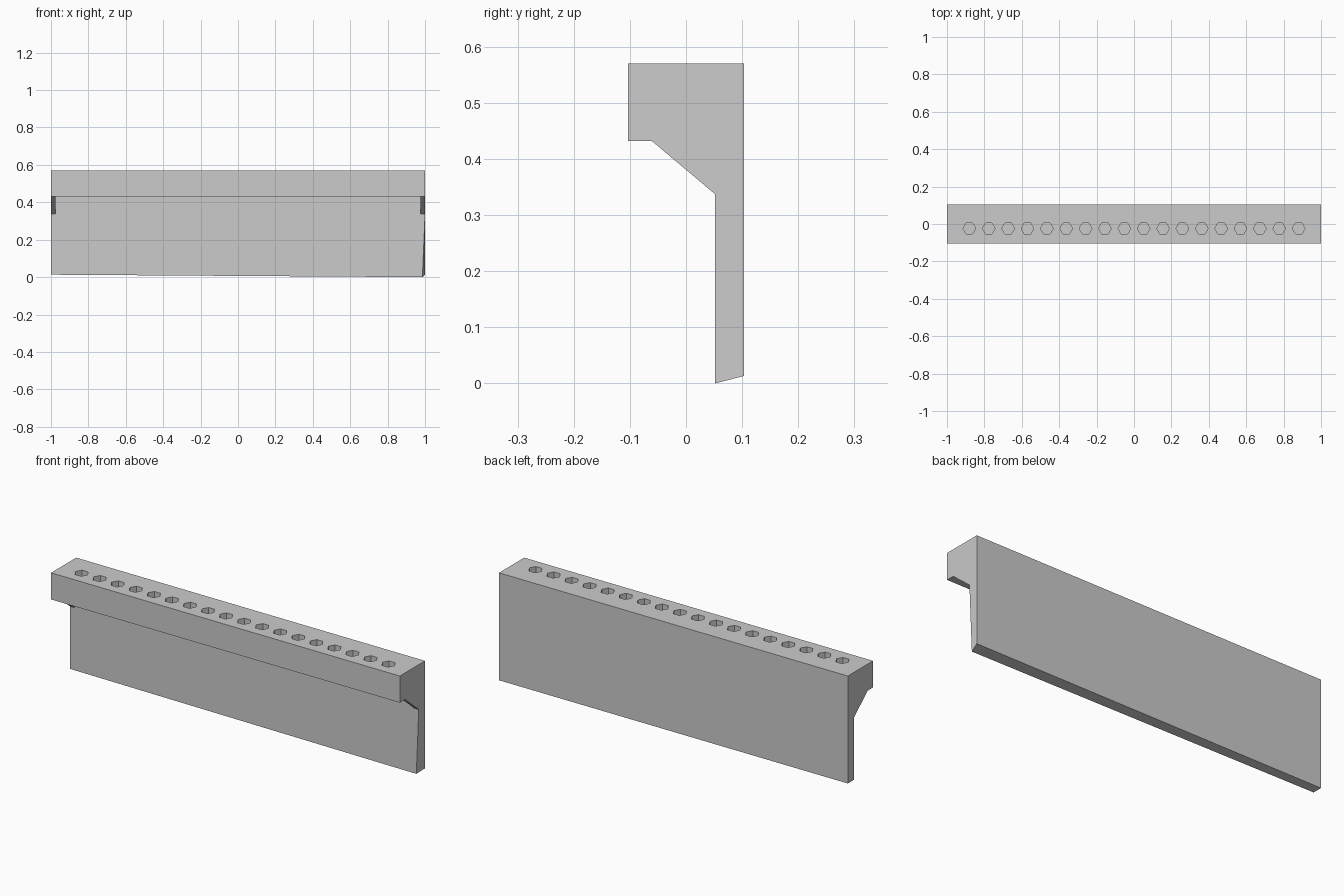
import bpy, bmesh, math
from mathutils import Matrix, Vector

if "Cube" in bpy.data.objects:
    bpy.data.objects.remove(bpy.data.objects["Cube"])

HALF_Y, TOP, LEDGE, PLATE_Y, LOW = 0.103, 0.57, 0.432, 0.052, 0.013


def make_object(name, bm):
    bmesh.ops.recalc_face_normals(bm, faces=bm.faces[:])
    mesh = bpy.data.meshes.new(name)
    bm.to_mesh(mesh)
    bm.free()
    obj = bpy.data.objects.new(name, mesh)
    bpy.context.collection.objects.link(obj)
    return obj


def add_prism(bm, profile, x0, x1):
    """Extrude a (y, z) profile along x."""
    face = bm.faces.new([bm.verts.new((x0, y, z)) for y, z in profile])
    ext = bmesh.ops.extrude_face_region(bm, geom=[face])["geom"]
    moved = [v for v in ext if isinstance(v, bmesh.types.BMVert)]
    bmesh.ops.translate(bm, verts=moved, vec=(x1 - x0, 0, 0))


# Rack body: thick head, back plate and sloping end gussets in one profile
bm = bmesh.new()
add_prism(bm, [(-HALF_Y, TOP), (HALF_Y, TOP), (HALF_Y, LOW), (PLATE_Y, LOW),
               (PLATE_Y, 0.337), (-0.061, LEDGE), (-HALF_Y, LEDGE)], -1, 1)
body = make_object("rack_body", bm)

# Cutter: space between the gussets, and a row of hexagonal sockets
bm = bmesh.new()
add_prism(bm, [(-0.3, 0.2), (PLATE_Y, 0.2), (PLATE_Y, LEDGE), (-0.3, LEDGE)],
          -0.975, 0.975)
count, floor, above = 18, 0.47, 0.65
for i in range(count):
    x = -0.88 + 1.76 * i / (count - 1)
    bmesh.ops.create_cone(bm, cap_ends=True, segments=6, radius1=0.034,
                          radius2=0.034, depth=above - floor,
                          matrix=Matrix.Translation((x, -0.024, (above + floor) / 2))
                          @ Matrix.Rotation(math.pi / 2, 4, 'Z'))
cutter = make_object("socket_cutter", bm)
cutter.hide_render = True

mod = body.modifiers.new("sockets", 'BOOLEAN')
mod.operation = 'DIFFERENCE'
mod.solver = 'EXACT'
mod.object = cutter
bpy.context.view_layer.objects.active = body
body.select_set(True)
bpy.ops.object.modifier_apply(modifier=mod.name)
bpy.data.objects.remove(cutter, do_unlink=True)

# Skewed lower front corner of the plate
corner = Vector((1, PLATE_Y, LOW))
for v in body.data.vertices:
    if (v.co - corner).length < 1e-3:
        v.co = (0.986, PLATE_Y, 0)

bpy.ops.object.shade_smooth_by_angle(angle=math.radians(30))
